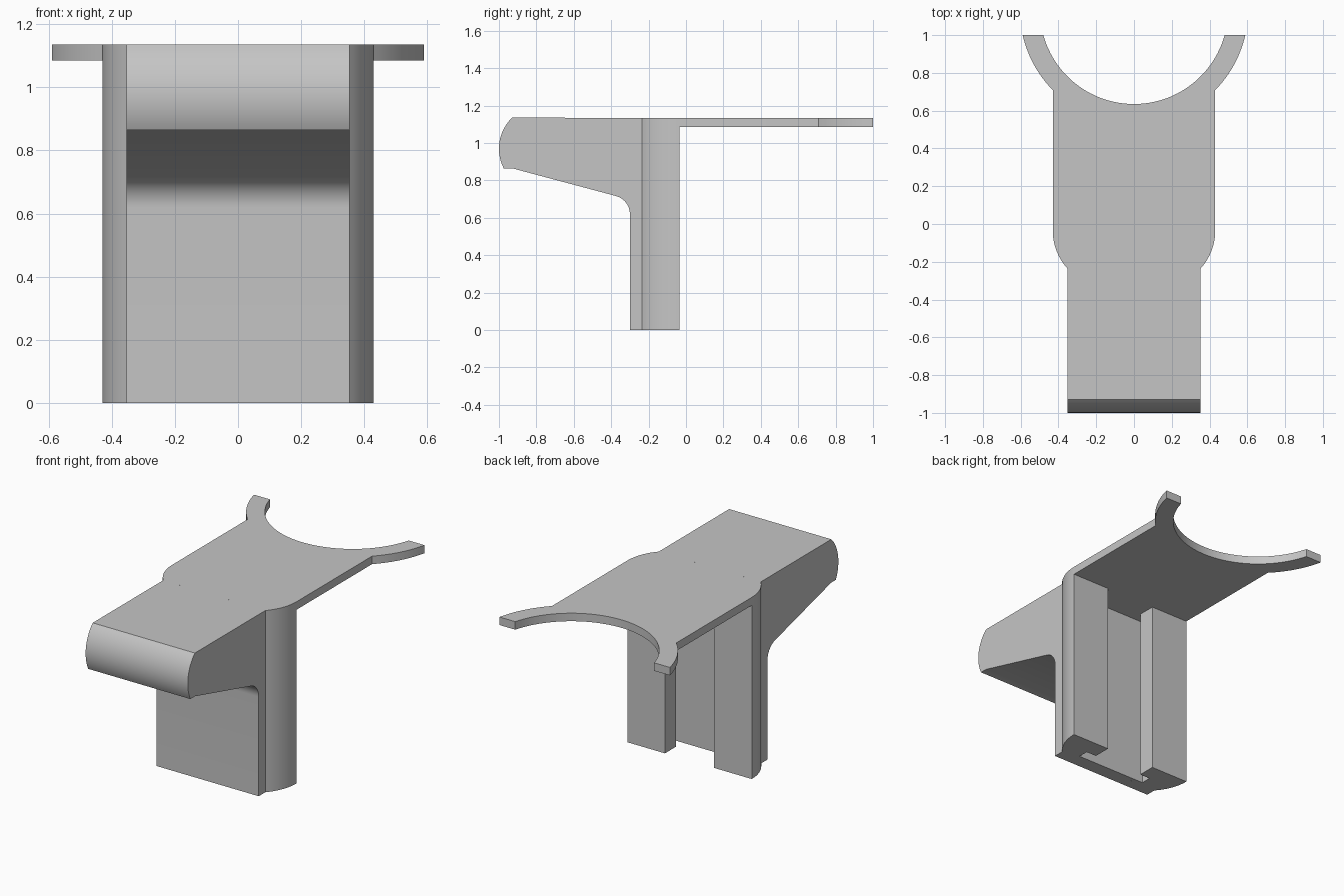
import bpy, bmesh
from math import cos, sin, radians, atan2, degrees
from mathutils import Vector

cube = bpy.data.objects.get("Cube")
if cube:
    bpy.data.objects.remove(cube, do_unlink=True)

grey = bpy.data.materials.new("plain grey")
grey.use_nodes = True
COLOUR = (0.56, 0.56, 0.56, 1)
grey.diffuse_color = COLOUR
grey.node_tree.nodes["Principled BSDF"].inputs["Base Color"].default_value = COLOUR


def arc(cx, cy, r, start, end, steps=16):
    """Points on a circle between two angles in degrees."""
    angles = [radians(start + (end - start) * i / steps) for i in range(steps + 1)]
    return [(cx + r * cos(a), cy + r * sin(a)) for a in angles]


def angle_to(cx, cy, x, y):
    return degrees(atan2(y - cy, x - cx))


def mirrored(half):
    """Close an outline by mirroring its +x half."""
    return half + [(-x, y) for x, y in reversed(half) if abs(x) > 1e-5]


def extrude(name, outline, place, direction):
    """Solid made by sweeping a flat outline along a direction."""
    bm = bmesh.new()
    face = bm.faces.new([bm.verts.new(place(a, b)) for a, b in outline])
    swept = bmesh.ops.extrude_face_region(bm, geom=[face], use_keep_orig=True)
    verts = [v for v in swept["geom"] if isinstance(v, bmesh.types.BMVert)]
    bmesh.ops.translate(bm, verts=verts, vec=Vector(direction))
    bmesh.ops.recalc_face_normals(bm, faces=bm.faces)
    mesh = bpy.data.meshes.new(name)
    bm.to_mesh(mesh)
    bm.free()
    mesh.materials.append(grey)
    obj = bpy.data.objects.new(name, mesh)
    bpy.context.collection.objects.link(obj)
    bpy.ops.object.select_all(action='DESELECT')
    obj.select_set(True)
    bpy.context.view_layer.objects.active = obj
    bpy.ops.object.shade_smooth_by_angle(angle=radians(30))
    return obj


TOP, UNDER = 1.135, 1.085           # plate heights
ARM, SIDE = 0.353, 0.43             # half widths
JOIN, BACK = -0.235, -0.035         # column depth

# Front arm with rounded nose, sloping underside and filleted front wall
nose = arc(-0.77, 0.97, 0.23, angle_to(-0.77, 0.97, -0.93, TOP),
           360 + angle_to(-0.77, 0.97, -0.97, 0.867))
fillet = arc(-0.4, 0.62, 0.1, 75, 0, 12)
profile = [(JOIN, TOP)] + nose + [(-0.93, 0.865)] + fillet + [(-0.3, 0), (JOIN, 0)]
extrude("front_arm", profile, lambda y, z: (-ARM, y, z), (2 * ARM, 0, 0))

# Column with bowed sides and a T-shaped slot open at the back
bow = arc(SIDE - 0.298, BACK, 0.298, angle_to(SIDE - 0.298, BACK, ARM, JOIN), 0, 12)
slot = [(0.17, BACK), (0.17, -0.145), (0.24, -0.145), (0.24, -0.21)]
extrude("slotted_column", mirrored(bow + slot),
        lambda x, y: (x, y, 0), (0, 0, UNDER))

# Top plate ending in a two-pronged cradle
CY, INNER, OUTER = 1.133, 0.498, 0.604
prong = arc(0, CY, OUTER, angle_to(0, CY, SIDE, 0.709), angle_to(0, CY, 0.589, 1), 12)
cradle = arc(0, CY, INNER, angle_to(0, CY, 0.48, 1), -90, 24)
extrude("top_plate", mirrored(bow + prong + cradle),
        lambda x, y: (x, y, UNDER), (0, 0, TOP - UNDER))
